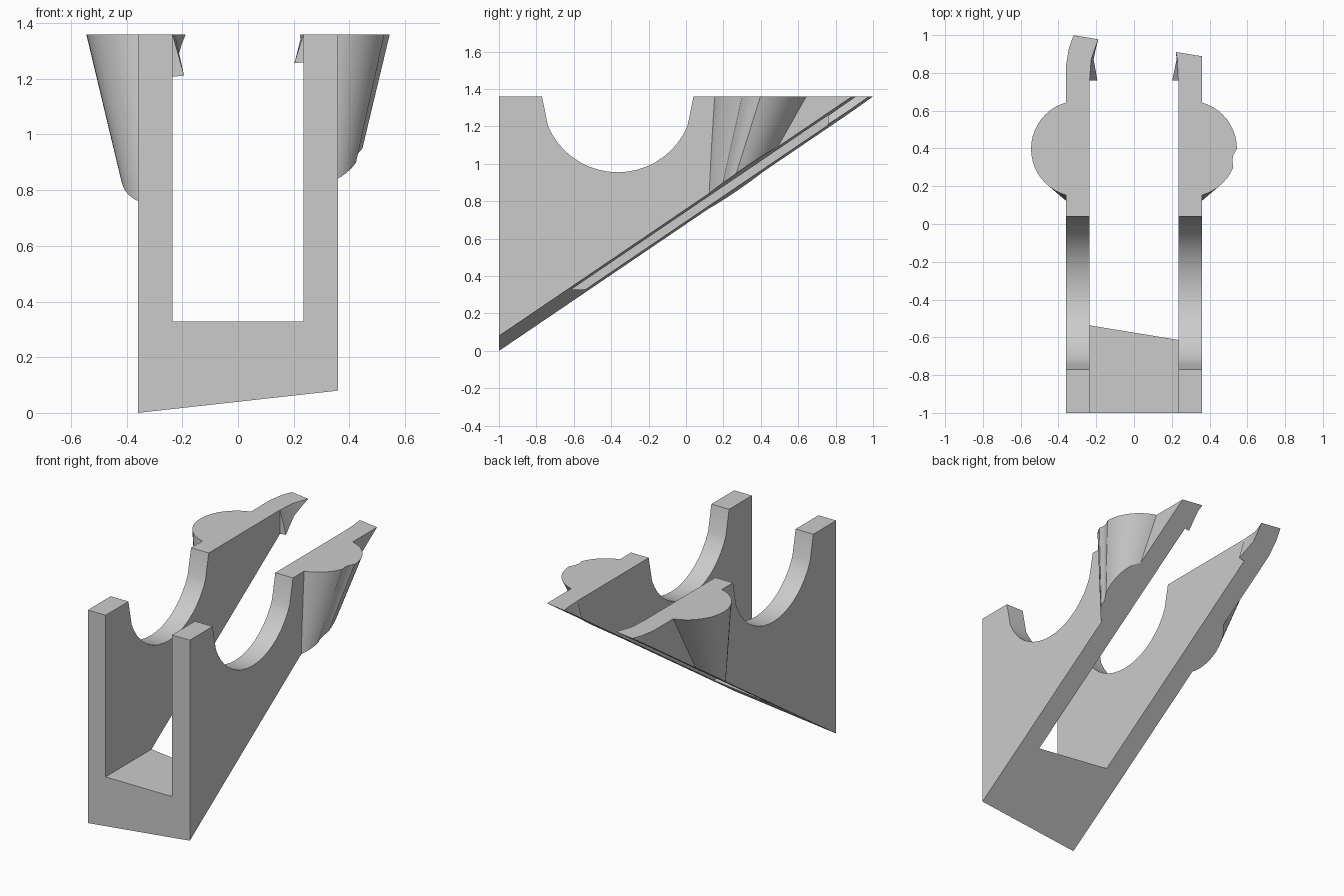
import bpy, bmesh, math
from mathutils import Vector

cube = bpy.data.objects.get("Cube")
if cube:
    bpy.data.objects.remove(cube, do_unlink=True)

TOP = 1.36                       # height of the flat top
OUT, INN = 0.36, 0.235           # outer and inner wall planes
SLANT_CO = Vector((0, -1, 0.04)) # sloping underside
SLANT_NO = Vector((-0.111, -0.678, 1))

grey = bpy.data.materials.new("light grey")
grey.use_nodes = True
COLOUR = (0.6, 0.6, 0.6, 1)
grey.diffuse_color = COLOUR
grey.node_tree.nodes["Principled BSDF"].inputs["Base Color"].default_value = COLOUR


def loft(rings):
    """Closed solid through a list of equal-length rings."""
    bm = bmesh.new()
    loops = [[bm.verts.new(p) for p in ring] for ring in rings]
    n = len(loops[0])
    for a, b in zip(loops, loops[1:]):
        for i in range(n):
            j = (i + 1) % n
            bm.faces.new((a[i], a[j], b[j], b[i]))
    bm.faces.new(loops[0])
    bm.faces.new(loops[-1])
    bmesh.ops.recalc_face_normals(bm, faces=bm.faces)
    return bm


def chop(bm, co, no):
    """Remove everything behind a plane and cap the cut."""
    cut = bmesh.ops.bisect_plane(bm, geom=bm.verts[:] + bm.edges[:] + bm.faces[:],
                                 dist=1e-5, plane_co=co, plane_no=no, clear_inner=True)
    edges = [e for e in cut["geom_cut"] if isinstance(e, bmesh.types.BMEdge)]
    bmesh.ops.holes_fill(bm, edges=edges, sides=0)


def finish(bm, name):
    """Trim by the sloping underside and make the object."""
    chop(bm, SLANT_CO, SLANT_NO)
    bmesh.ops.recalc_face_normals(bm, faces=bm.faces)
    mesh = bpy.data.meshes.new(name)
    bm.to_mesh(mesh)
    bm.free()
    mesh.materials.append(grey)
    ob = bpy.data.objects.new(name, mesh)
    bpy.context.collection.objects.link(ob)
    bpy.ops.object.select_all(action='DESELECT')
    ob.select_set(True)
    bpy.context.view_layer.objects.active = ob
    bpy.ops.object.shade_smooth_by_angle(angle=math.radians(22))


# Side profile of a wall with its round saddle
angles = [0] + [23 + i * 134 / 18 for i in range(19)] + [180]
saddle = [(-0.365 + 0.405 * math.cos(math.radians(a)),
           TOP - 0.405 * math.sin(math.radians(a))) for a in angles]
profile = [(-1, -0.2), (1.2, -0.2), (1.2, TOP)] + saddle + [(-1, TOP)]

# Inner flare at the rear: (y, width at the underside, width at the top)
FLARES = {"left": [(0.76, 0.037, 0.0), (0.87, 0.012, 0.006), (0.96, 0.022, 0.022)],
          "right": [(0.76, 0.046, 0.0), (0.87, 0.024, 0.008),
                    (0.93, 0.036, 0.028), (1.02, 0.064, 0.064)]}

for side, s in (("left", 1), ("right", -1)):
    # Wall
    wall = loft([[(s * x, y, z) for y, z in profile] for x in (INN, OUT)])
    if s < 0:  # rounded rear outer corner of the right wall
        chop(wall, Vector((-OUT, 0.84, 0)), Vector((0.09, -0.015, 0)))
        chop(wall, Vector((-0.345, 0.93, 0)), Vector((0.07, -0.025, 0)))
    finish(wall, side + "_wall")

    # Tapered boss leaning forward as it goes down
    rings = []
    for z in (TOP, 0.32):
        drop = TOP - z
        ring = []
        for i in range(48):
            a = 2 * math.pi * i / 48
            r = 0.255 - 0.239 * drop
            if s > 0 and i in (46, 47):  # shallow dent
                r *= 0.935
            ring.append((s * (0.29 + r * math.cos(a)), 0.398 - 0.314 * drop + r * math.sin(a), z))
        rings.append(ring)
    boss = loft(rings)
    chop(boss, Vector((s * 0.3, 0, 0)), Vector((s, 0, 0)))
    finish(boss, side + "_boss")

    # Rear flare on the inner face
    rings = []
    for y, low, high in FLARES[side]:
        z0 = 0.04 + 0.111 * s * 0.21 + 0.678 * (y + 1)
        z0 = min(z0, TOP - 0.02) - 0.015
        rings.append([(s * (INN + 0.02), y, z0), (s * (INN - low), y, z0),
                      (s * (INN - high), y, TOP), (s * (INN + 0.02), y, TOP)])
    finish(loft(rings), side + "_rear_flare")

# Floor joining the walls at the front
floor = loft([[(x, y, z) for y, z in ((-1, -0.2), (0, -0.2), (0, 0.328), (-1, 0.328))]
              for x in (-INN, INN)])
finish(floor, "floor_block")
